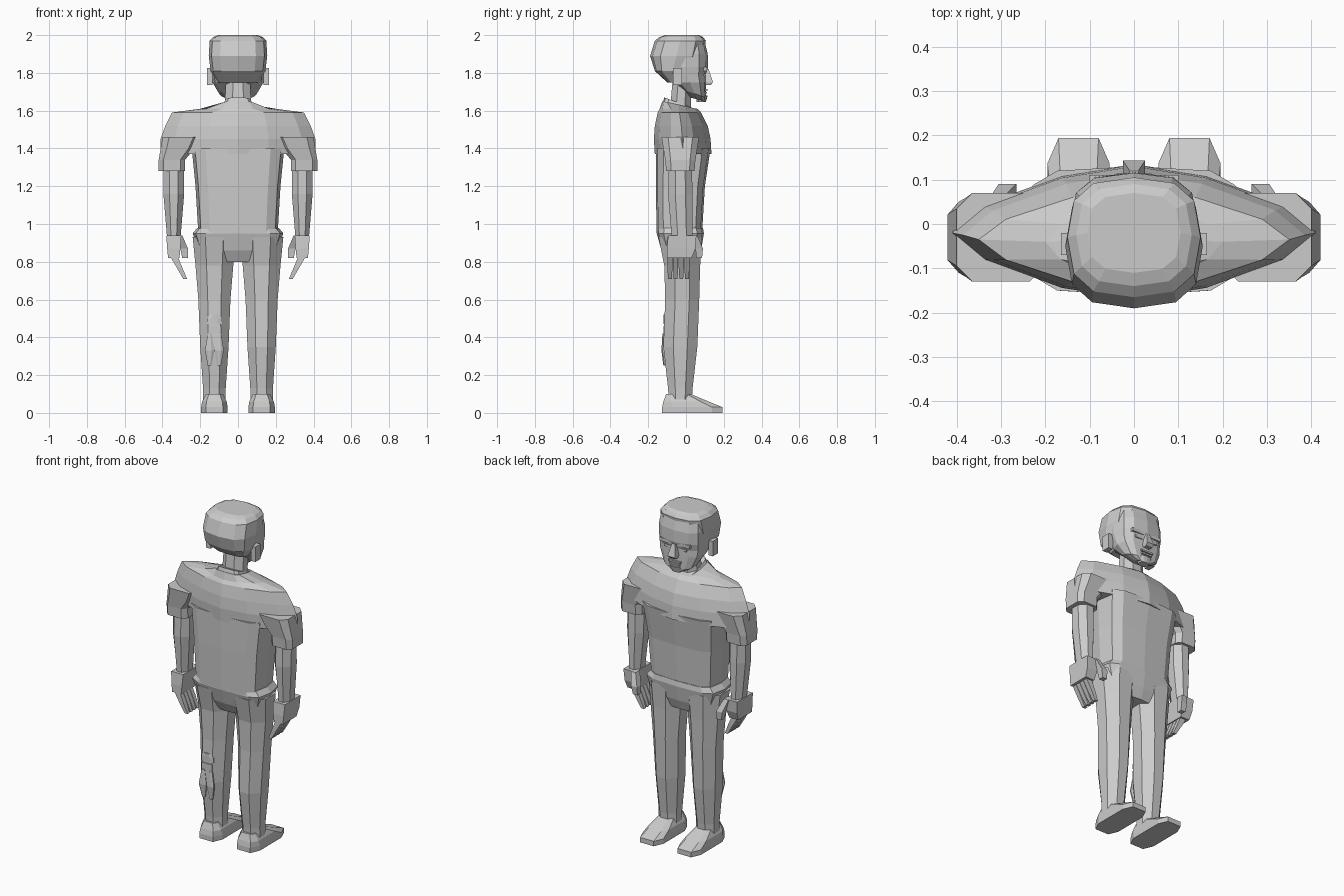
import bpy, bmesh
from math import cos, sin, pi, copysign
from mathutils import Vector

cube = bpy.data.objects.get("Cube")
if cube:
    bpy.data.objects.remove(cube)

grey = bpy.data.materials.new("plain_grey")
grey.use_nodes = True
colour = (.6, .6, .6, 1)
grey.diffuse_color = colour
grey.node_tree.nodes["Principled BSDF"].inputs["Base Color"].default_value = colour


def outline(sides, power, turned=False):
    """Unit superellipse: low powers are pointed, high powers are boxy."""
    def bend(value):
        return copysign(abs(value) ** (2 / power), value) if abs(value) > .001 else 0
    start = pi / sides if turned else 0
    angles = [start + 2 * pi * i / sides for i in range(sides)]
    reach = bend(cos(start))
    return [(bend(cos(a)) / reach, bend(sin(a)) / reach) for a in angles]


# Cross-sections shared by the parts
lens = outline(sides=12, power=1.5)
skull = outline(sides=12, power=2.8)
trunk = outline(sides=12, power=4)
limb = outline(sides=8, power=2, turned=True)
sole = outline(sides=8, power=4, turned=True)
box = outline(sides=4, power=2, turned=True)


def ring(shape, z, width, depth, x=0, y=0, tilt=0):
    """Horizontal section; tilt raises its front edge."""
    return [Vector((x + u * width / 2, y + v * depth / 2, z + tilt * v)) for u, v in shape]


def loft(name, *rings):
    """Skin matching rings and cap both ends."""
    bm = bmesh.new()
    loops = [[bm.verts.new(point) for point in points] for points in rings]
    for low, high in zip(loops, loops[1:]):
        for i in range(len(low)):
            bm.faces.new((low[i - 1], low[i], high[i], high[i - 1]))
    bm.faces.new(loops[0])
    bm.faces.new(loops[-1])
    bmesh.ops.recalc_face_normals(bm, faces=bm.faces)
    mesh = bpy.data.meshes.new(name)
    bm.to_mesh(mesh)
    bm.free()
    mesh.materials.append(grey)
    bpy.context.collection.objects.link(bpy.data.objects.new(name, mesh))


def block(name, z, height, **size):
    loft(name, ring(box, z - height / 2, **size), ring(box, z + height / 2, **size))


# Shirt: trunk, broad shoulders and collar
loft("shirt_trunk",
     ring(trunk, z=.95, width=.42, depth=.24, y=-.035),
     ring(trunk, z=1.2, width=.45, depth=.26, y=-.03),
     ring(trunk, z=1.4, width=.49, depth=.29, y=-.015))
loft("shirt_shoulders",
     ring(lens, z=1.37, width=.82, depth=.3, y=-.015),
     ring(lens, z=1.45, width=.82, depth=.3, y=-.02),
     ring(lens, z=1.52, width=.77, depth=.28, y=-.025),
     ring(lens, z=1.59, width=.7, depth=.23, y=-.035),
     ring(lens, z=1.61, width=.4, depth=.2, y=-.04),
     ring(trunk, z=1.63, width=.17, depth=.18, y=-.035, tilt=-.02))
loft("collar",
     ring(trunk, z=1.6, width=.18, depth=.18, y=-.035, tilt=-.03),
     ring(trunk, z=1.64, width=.14, depth=.16, y=-.035, tilt=-.03))

# Trousers: hips, joined below by the legs
loft("hips",
     ring(trunk, z=.8, width=.16, depth=.16, y=-.02),
     ring(trunk, z=.86, width=.42, depth=.21, y=-.025),
     ring(trunk, z=.95, width=.48, depth=.25, y=-.03),
     ring(trunk, z=.98, width=.43, depth=.24, y=-.03))

for side, label in ((1, "left_"), (-1, "right_")):
    # Leg and shoe
    x = side * .125
    loft(label + "leg",
         ring(limb, z=.05, width=.12, depth=.12, x=x, y=-.03),
         ring(limb, z=.13, width=.12, depth=.13, x=x, y=-.03),
         ring(limb, z=.35, width=.15, depth=.18, x=x, y=-.03),
         ring(limb, z=.6, width=.17, depth=.18, x=x, y=-.02),
         ring(limb, z=.78, width=.2, depth=.19, x=x, y=-.02),
         ring(limb, z=.93, width=.23, depth=.23, x=x, y=-.03))
    loft(label + "shoe",
         ring(sole, z=0, width=.14, depth=.32, x=x, y=.034),
         ring(sole, z=.03, width=.14, depth=.32, x=x, y=.034),
         ring(sole, z=.06, width=.13, depth=.24, x=x),
         ring(sole, z=.1, width=.09, depth=.13, x=x, y=-.04))

    # Sleeve and forearm
    x = side * .34
    loft(label + "sleeve",
         ring(sole, z=1.28, width=.14, depth=.15, x=side * .35, y=-.03),
         ring(sole, z=1.34, width=.14, depth=.16, x=side * .35, y=-.03),
         ring(sole, z=1.4, width=.18, depth=.18, x=side * .32, y=-.03),
         ring(sole, z=1.46, width=.2, depth=.2, x=side * .3, y=-.03))
    loft(label + "forearm",
         ring(limb, z=.92, width=.07, depth=.11, x=x, y=-.02),
         ring(limb, z=1.16, width=.11, depth=.13, x=x, y=-.03),
         ring(limb, z=1.32, width=.11, depth=.12, x=x, y=-.03))

    # Hand with curled fingers
    loft(label + "palm",
         ring(box, z=.82, width=.06, depth=.13, x=x, y=-.035),
         ring(box, z=.87, width=.07, depth=.15, x=x, y=-.025),
         ring(box, z=.94, width=.08, depth=.15, x=x, y=-.02))
    loft(label + "thumb",
         ring(box, z=.82, width=.03, depth=.03, x=side * .28, y=.07),
         ring(box, z=.87, width=.04, depth=.04, x=side * .285, y=.07),
         ring(box, z=.94, width=.03, depth=.04, x=side * .31, y=.04))
    for i, finger in enumerate(("little", "third", "middle", "index")):
        y = -.085 + i * .03
        loft(label + finger + "_finger",
             ring(box, z=.71, width=.02, depth=.02, x=side * .28, y=y),
             ring(box, z=.77, width=.03, depth=.027, x=side * .31, y=y),
             ring(box, z=.83, width=.04, depth=.027, x=x, y=y))

    # Ear, brow and eye
    block(label + "ear", z=1.78, height=.09, width=.03, depth=.05, x=side * .15, y=-.045)
    block(label + "brow", z=1.82, height=.02, width=.08, depth=.04, x=side * .06, y=.09)
    block(label + "eye", z=1.79, height=.015, width=.05, depth=.04, x=side * .05, y=.085)

# Head: jaw and face, hair cap and neck
loft("face",
     ring(skull, z=1.66, width=.1, depth=.08, y=.06, tilt=-.01),
     ring(skull, z=1.69, width=.2, depth=.12, y=.045, tilt=-.02),
     ring(skull, z=1.75, width=.27, depth=.17, y=.02),
     ring(skull, z=1.79, width=.28, depth=.2, y=.005),
     ring(skull, z=1.83, width=.29, depth=.24, y=-.003),
     ring(skull, z=1.9, width=.29, depth=.23),
     ring(skull, z=1.96, width=.27, depth=.2))
loft("hair",
     ring(skull, z=1.75, width=.21, depth=.1, y=-.05),
     ring(skull, z=1.81, width=.29, depth=.19, y=-.07),
     ring(skull, z=1.89, width=.31, depth=.28, y=-.05),
     ring(skull, z=1.97, width=.3, depth=.27, y=-.03),
     ring(skull, z=1.99, width=.26, depth=.23, y=-.025),
     ring(skull, z=2, width=.21, depth=.18, y=-.02))
loft("neck",
     ring(limb, z=1.6, width=.14, depth=.11, y=-.03),
     ring(limb, z=1.77, width=.13, depth=.1, y=-.02))

# Nose, mouth and chin
loft("nose",
     ring(box, z=1.735, width=.04, depth=.05, y=.105),
     ring(box, z=1.75, width=.05, depth=.06, y=.113),
     ring(box, z=1.82, width=.02, depth=.04, y=.1))
block("upper_lip", z=1.71, height=.01, width=.08, depth=.04, y=.094)
block("lower_lip", z=1.695, height=.01, width=.07, depth=.04, y=.092)
loft("chin",
     ring(skull, z=1.645, width=.06, depth=.05, y=.08),
     ring(skull, z=1.68, width=.08, depth=.06, y=.085))

# Small ornament on the back of one calf: cap, band and two hanging leaves
loft("calf_ornament_cap",
     ring(limb, z=.47, width=.08, depth=.02, x=-.125, y=-.11),
     ring(limb, z=.5, width=.08, depth=.02, x=-.125, y=-.11),
     ring(limb, z=.52, width=.05, depth=.02, x=-.125, y=-.11))
block("calf_ornament_band", z=.44, height=.04, width=.07, depth=.02, x=-.125, y=-.11)
for x, leaf in ((-.15, "outer"), (-.1, "inner")):
    loft("calf_ornament_" + leaf + "_leaf",
         ring(limb, z=.25, width=.02, depth=.02, x=x, y=-.11),
         ring(limb, z=.33, width=.05, depth=.02, x=x, y=-.12),
         ring(limb, z=.42, width=.02, depth=.02, x=x, y=-.115))
